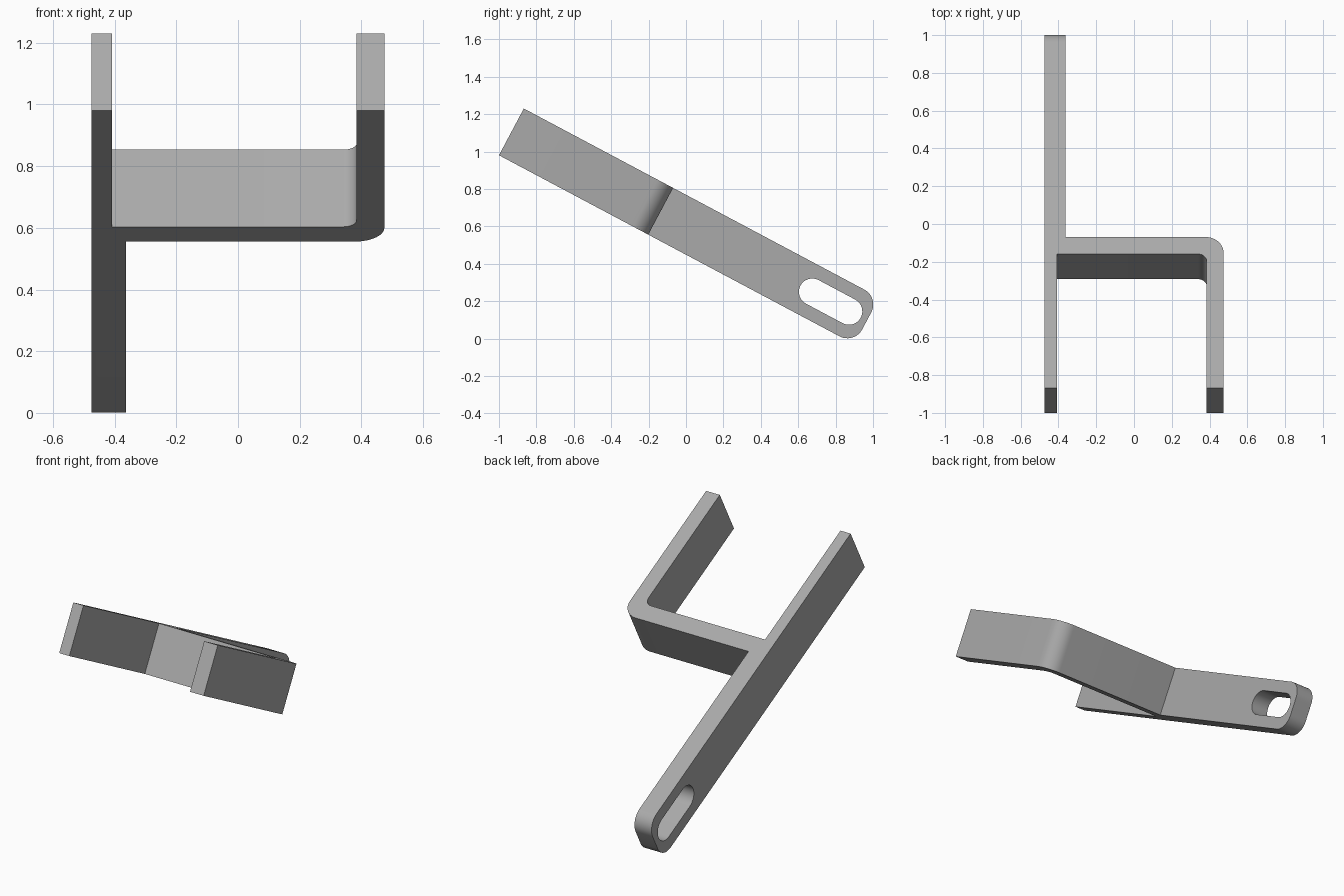
import bpy, bmesh, math
from mathutils import Matrix, Vector

if "Cube" in bpy.data.objects:
    bpy.data.objects.remove(bpy.data.objects["Cube"])

WIDTH, LENGTH, TILT = 0.283, 2.152, math.radians(28)
LEFT, RIGHT = -0.4745, 0.4745
FRONT_U, BACK_U = 0.802, 0.904          # crossbar faces along the arm direction


def arc(cx, cy, r, a0, a1, n=12):
    """Points on an arc, angles in degrees."""
    angles = [math.radians(a0 + (a1 - a0) * i / n) for i in range(n + 1)]
    return [(cx + r * math.cos(a), cy + r * math.sin(a)) for a in angles]


def prism(name, points, extrude):
    """Extrude a closed polygon of 3D points along a vector."""
    bm = bmesh.new()
    face = bm.faces.new([bm.verts.new(p) for p in points])
    result = bmesh.ops.extrude_face_region(bm, geom=[face])
    verts = [g for g in result["geom"] if isinstance(g, bmesh.types.BMVert)]
    bmesh.ops.translate(bm, verts=verts, vec=Vector(extrude))
    bmesh.ops.recalc_face_normals(bm, faces=bm.faces)
    mesh = bpy.data.meshes.new(name)
    bm.to_mesh(mesh)
    bm.free()
    obj = bpy.data.objects.new(name, mesh)
    bpy.context.collection.objects.link(obj)
    return obj


# Forked bracket: long left bar, crossbar with a rounded bend, short right arm
r_out, r_in = 0.095, 0.045
arm_in = 0.385
outline = [(LEFT, 0), (-0.408, 0), (-0.408, FRONT_U)]
outline += arc(arm_in - r_in, FRONT_U - r_in, r_in, 90, 0)
outline += [(arm_in, 0), (RIGHT, 0)]
outline += arc(RIGHT - r_out, BACK_U - r_out, r_out, 0, 90)
outline += [(-0.3625, BACK_U), (-0.3625, LENGTH), (LEFT, LENGTH)]
bracket = prism("forked_bracket", [(x, u, 0) for x, u in outline], (0, 0, WIDTH))

# Rounded corners on the far end of the long bar
bm = bmesh.new()
bm.from_mesh(bracket.data)
ends = [e for e in bm.edges if all(v.co.y > LENGTH - 0.001 for v in e.verts)
        and abs(e.verts[0].co.z - e.verts[1].co.z) < 0.001]
bmesh.ops.bevel(bm, geom=ends, offset=0.09, segments=12, profile=0.5, affect='EDGES')
bm.to_mesh(bracket.data)
bm.free()

# Long slot through the rounded end
u_mid, half, r = 1.933, 0.111, 0.0715
slot = arc(u_mid + half, WIDTH / 2, r, -90, 90, 16) + arc(u_mid - half, WIDTH / 2, r, 90, 270, 16)
cutter = prism("slot_cutter", [(-0.6, u, v) for u, v in slot], (0.4, 0, 0))
cutter.hide_render = True
cut = bracket.modifiers.new("slot", 'BOOLEAN')
cut.operation, cut.solver, cut.object = 'DIFFERENCE', 'EXACT', cutter
bpy.context.view_layer.objects.active = bracket
bracket.select_set(True)
cutter.select_set(False)
bpy.ops.object.modifier_apply(modifier=cut.name)
bpy.data.objects.remove(cutter)

# Tilt the bracket so the slotted end rests on the ground
bracket.data.transform(Matrix.Translation((0, -1, 0.98)) @ Matrix.Rotation(-TILT, 4, 'X'))
bpy.ops.object.shade_smooth_by_angle(angle=math.radians(30))

grey = bpy.data.materials.new("plain grey")
grey.diffuse_color = (0.4, 0.4, 0.4, 1)
grey.use_nodes = True
grey.node_tree.nodes["Principled BSDF"].inputs["Base Color"].default_value = grey.diffuse_color
bracket.data.materials.clear()
bracket.data.materials.append(grey)
